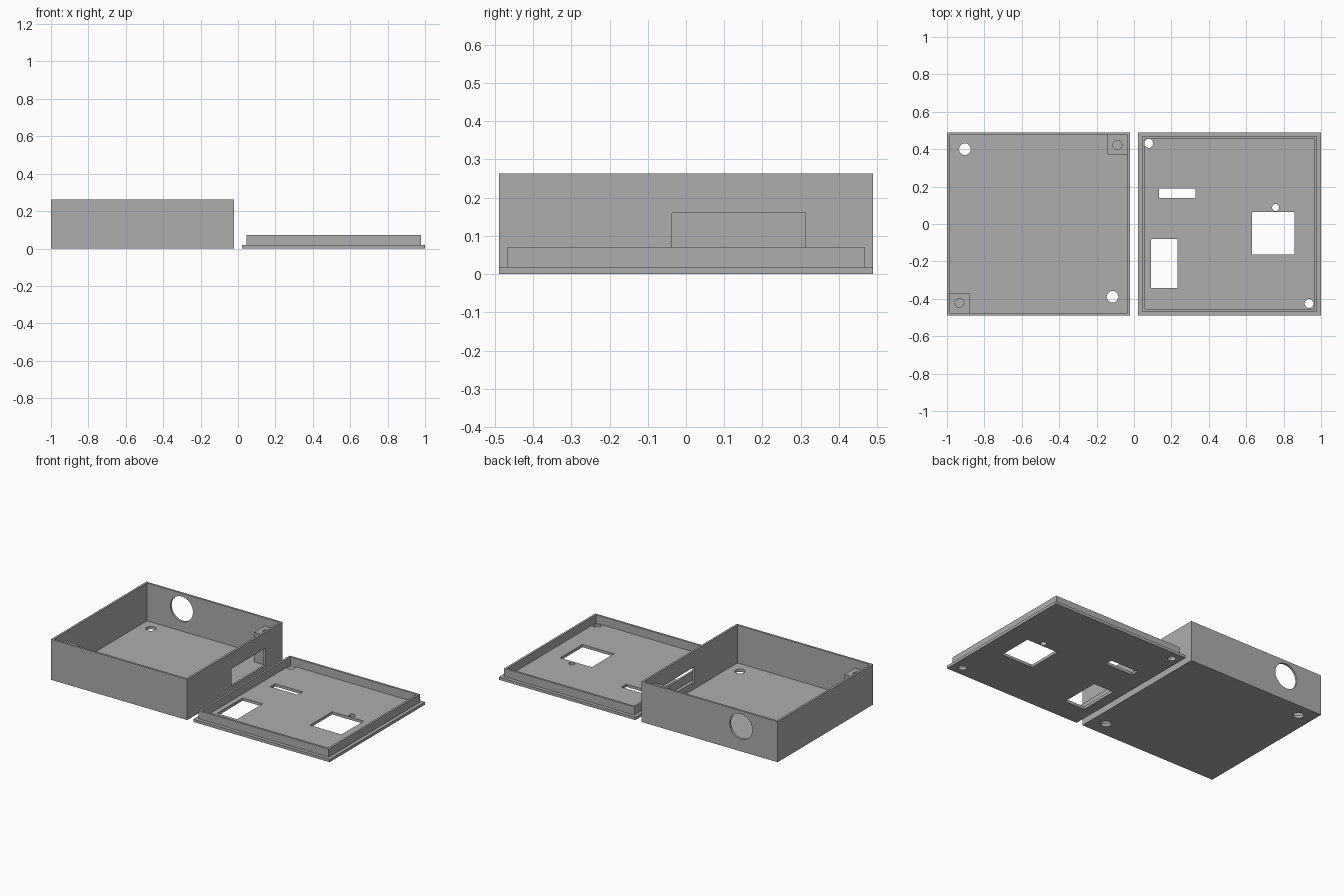
import bpy, bmesh, math
from mathutils import Matrix

if "Cube" in bpy.data.objects:
    bpy.data.objects.remove(bpy.data.objects["Cube"])

grey = bpy.data.materials.new("mid grey plastic")
grey.diffuse_color = (0.42, 0.42, 0.42, 1)
grey.use_nodes = True
grey.node_tree.nodes["Principled BSDF"].inputs["Base Color"].default_value = grey.diffuse_color


def finish(name, bm):
    bmesh.ops.recalc_face_normals(bm, faces=bm.faces[:])
    me = bpy.data.meshes.new(name)
    bm.to_mesh(me)
    bm.free()
    me.materials.append(grey)
    ob = bpy.data.objects.new(name, me)
    bpy.context.collection.objects.link(ob)
    return ob


def loft(name, cx, cy, rings):
    """Stack of rectangles (half x, half y, z), joined and capped."""
    bm = bmesh.new()
    loops = [[bm.verts.new((cx + sx * hx, cy + sy * hy, z))
              for sx, sy in ((-1, -1), (1, -1), (1, 1), (-1, 1))]
             for hx, hy, z in rings]
    for a, b in zip(loops, loops[1:]):
        for i in range(4):
            j = (i + 1) % 4
            bm.faces.new((a[i], a[j], b[j], b[i]))
    bm.faces.new(loops[0])
    bm.faces.new(loops[-1])
    return finish(name, bm)


def block(name, x0, x1, y0, y1, z0, z1):
    hx, hy = (x1 - x0) / 2, (y1 - y0) / 2
    return loft(name, (x0 + x1) / 2, (y0 + y1) / 2, [(hx, hy, z0), (hx, hy, z1)])


def rod(x, y, z, r, length, along_y=False):
    bm = bmesh.new()
    turn = Matrix.Rotation(math.pi / 2, 4, 'X') if along_y else Matrix()
    bmesh.ops.create_cone(bm, cap_ends=True, segments=48, radius1=r, radius2=r,
                          depth=length, matrix=Matrix.Translation((x, y, z)) @ turn)
    return finish("hole_cutter", bm)


def cut(ob, cutters):
    for c in cutters:
        c.hide_render = True
        m = ob.modifiers.new("cut", 'BOOLEAN')
        m.operation, m.solver, m.object = 'DIFFERENCE', 'EXACT', c
    dg = bpy.context.evaluated_depsgraph_get()
    me = bpy.data.meshes.new_from_object(ob.evaluated_get(dg))
    ob.modifiers.clear()
    ob.data = me
    for c in cutters:
        bpy.data.objects.remove(c)


H = 0.4889            # half width of tray and lid
CX = 0.5111           # centre of each half
TALL, WALL, FLOOR = 0.263, 0.0133, 0.0178
inner = H - WALL

# Open tray with floor holes, side window and round cable opening
tray = loft("case_tray", -CX, 0, [(H, H, 0), (H, H, TALL),
                                  (inner, inner, TALL), (inner, inner, FLOOR)])
cut(tray, [
    rod(-0.904, 0.40, 0, 0.031, 0.1),
    rod(-0.115, -0.389, 0, 0.031, 0.1),
    block("window_cutter", -0.08, 0.01, -0.036, 0.313, 0.047, 0.16),
    rod(-0.737, H, 0.161, 0.081, 0.1, True),
])

# Screw posts in two opposite corners, with blind holes
for name, s in (("screw_post_back", 1), ("screw_post_front", -1)):
    px, py = -CX + s * (inner - 0.0533), s * (inner - 0.0533)
    post = loft(name, px, py, [(0.0533, 0.0533, FLOOR), (0.0533, 0.0533, 0.21)])
    cut(post, [rod(px, py, 0.16, 0.024, 0.24)])

# Lid plate with a raised locating rim
r1, r2, top = H - 0.0222, H - 0.0355, 0.071
lid = loft("case_lid", CX, 0, [(H, H, 0), (H, H, FLOOR), (r1, r1, FLOOR),
                               (r1, r1, top), (r2, r2, top), (r2, r2, FLOOR)])
cut(lid, [
    rod(0.079, 0.431, 0, 0.024, 0.3),
    rod(0.936, -0.425, 0, 0.024, 0.3),
    rod(0.757, 0.088, 0, 0.019, 0.3),
    block("slot_cutter", 0.133, 0.33, 0.14, 0.191, -0.1, 0.1),
    block("port_cutter", 0.09, 0.233, -0.342, -0.08, -0.1, 0.1),
    block("sensor_cutter", 0.631, 0.858, -0.164, 0.064, -0.1, 0.1),
])
